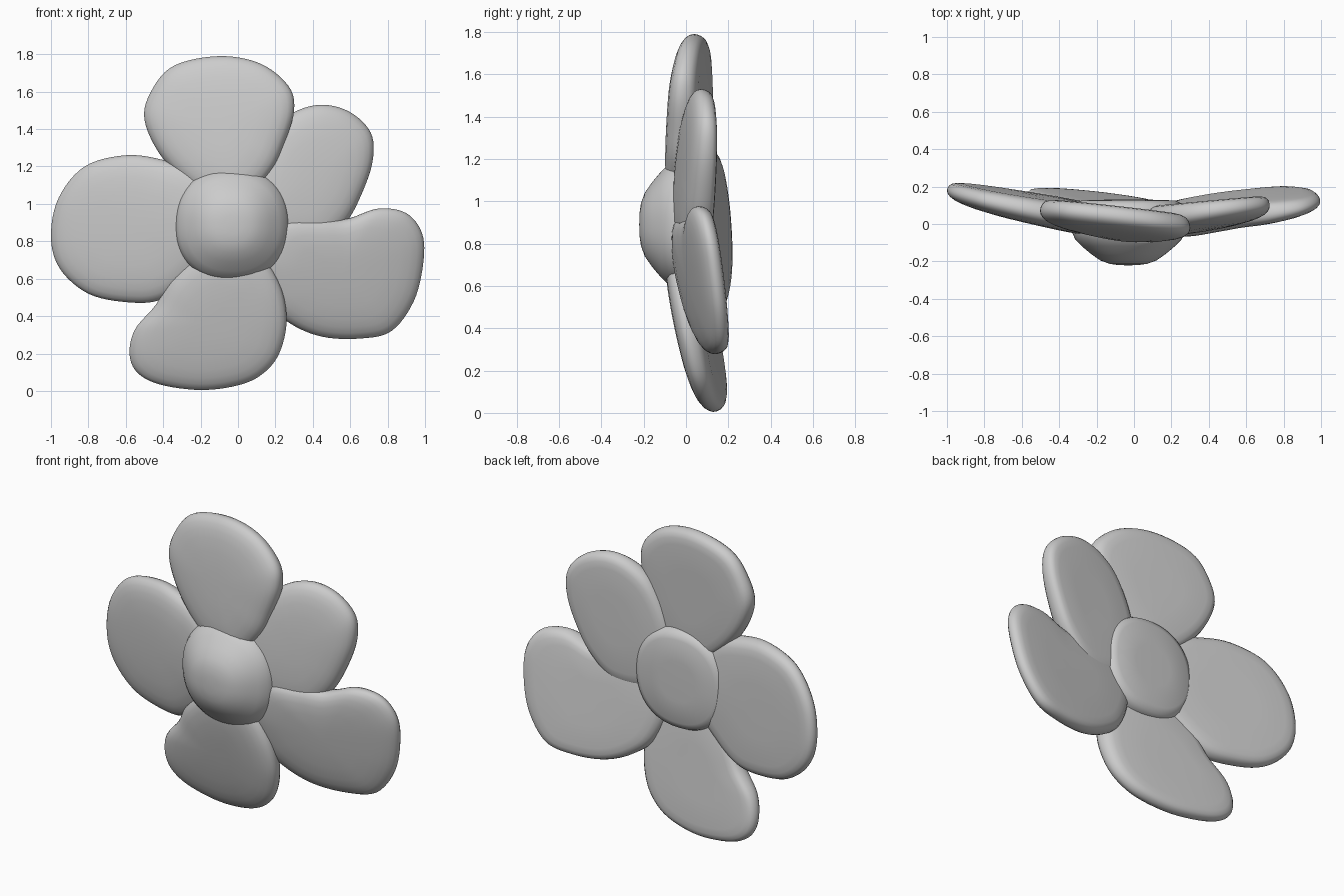
import bpy, bmesh, math
from mathutils import Vector

if "Cube" in bpy.data.objects:
    bpy.data.objects.remove(bpy.data.objects["Cube"])

CENTRE = Vector((-.03, .89))


def smooth_loop(pts, n=6):
    """Closed Catmull-Rom curve through the outline points."""
    out, k = [], len(pts)
    P = [Vector(p) for p in pts]
    for i in range(k):
        a, b, c, d = (P[(i + j - 1) % k] for j in range(4))
        for s in range(n):
            t = s / n
            out.append(0.5 * (2 * b + (c - a) * t + (2 * a - 5 * b + 4 * c - d) * t * t
                              + (3 * b - a - 3 * c + d) * t ** 3))
    return out


def skin(name, front, rings, back):
    """Close a stack of rings between a front and a back pole."""
    bm = bmesh.new()
    loops = [[bm.verts.new(p) for p in r] for r in rings]
    f, b = bm.verts.new(front), bm.verts.new(back)
    n = len(loops[0])
    for i in range(n):
        j = (i + 1) % n
        bm.faces.new((f, loops[0][i], loops[0][j]))
        bm.faces.new((b, loops[-1][j], loops[-1][i]))
        for r, s in zip(loops, loops[1:]):
            bm.faces.new((r[i], s[i], s[j], r[j]))
    bmesh.ops.recalc_face_normals(bm, faces=bm.faces)
    me = bpy.data.meshes.new(name)
    bm.to_mesh(me)
    bm.free()
    me.shade_smooth()
    ob = bpy.data.objects.new(name, me)
    bpy.context.collection.objects.link(ob)
    return ob


# Padded petal section: (scale toward middle, depth), domed front to flat back
SECTION = [(.25, -1.08), (.5, -1.03), (.7, -.93), (.82, -.8), (.91, -.62), (.965, -.4), (.99, -.18),
           (1, .05), (.995, .3), (.975, .58), (.94, .8), (.88, .93), (.78, 1), (.4, 1)]


def petal(name, mid, y, half, sx, sz, outline):
    """Tilted slab, thicker toward the flower centre: depth, half thickness, slopes."""
    c = Vector(mid)
    loop = smooth_loop(outline)

    def place(p, t):
        d = p - c
        taper = 1.36 - .58 * (p - CENTRE).length
        return (p.x, y + sx * d.x + sz * d.y + half * taper * t, p.y)

    rings = [[place(c.lerp(p, s), t) for p in loop] for s, t in SECTION]
    return skin(name, place(c, -1.09), rings, place(c, 1))


petal("petal_left", (-.58, .87), .09, .07, -.195, -.05,
      [(-1, .82), (-.96, 1.03), (-.82, 1.2), (-.6, 1.26), (-.4, 1.235), (-.22, 1.17), (-.08, 1.0),
       (-.1, .75), (-.25, .59), (-.42, .485), (-.6, .475), (-.8, .52), (-.95, .65)])
petal("petal_top", (-.1, 1.42), .015, .077, -.115, .05,
      [(-.5, 1.45), (-.46, 1.61), (-.34, 1.74), (-.1, 1.79), (.12, 1.75), (.27, 1.63), (.3, 1.5),
       (.25, 1.33), (.17, 1.16), (0, 1.0), (-.2, 1.05), (-.4, 1.24)])
petal("petal_upper_right", (.42, 1.16), .052, .07, .12, .03,
      [(.3, 1.49), (.45, 1.53), (.6, 1.49), (.71, 1.38), (.72, 1.23), (.66, 1.05), (.57, .89),
       (.42, .76), (.2, .76), (.06, .9), (.06, 1.15), (.17, 1.38)])
petal("petal_lower_right", (.56, .63), .076, .072, .14, -.15,
      [(.58, .92), (.75, .975), (.9, .95), (.985, .84), (.99, .68), (.94, .48), (.82, .32),
       (.65, .28), (.45, .29), (.28, .36), (.15, .48), (.08, .7), (.2, .9), (.42, .92)])
petal("petal_bottom", (-.17, .36), .058, .07, -.12, -.18,
      [(-.58, .2), (-.55, .33), (-.44, .46), (-.34, .62), (-.13, .77), (.1, .74), (.22, .58),
       (.26, .38), (.22, .2), (.13, .09), (0, .03), (-.2, .005), (-.42, .035), (-.54, .1)])

# Flower centre: slightly squarish dome with a flat back disc
PROFILE = [(.05, -.22), (.1, -.213), (.15, -.195), (.2, -.16), (.25, -.118), (.285, -.082),
           (.303, -.04), (.305, .03), (.3, .08), (.285, .11), (.25, .126), (.12, .13)]
rings = []
for r, y in PROFILE:
    ring = []
    for i in range(72):
        a = math.tau * i / 72
        ca, sa = math.cos(a), math.sin(a)
        k = r / (abs(ca) ** 2.25 + abs(sa) ** 2.25) ** (1 / 2.25)
        ring.append((CENTRE.x + k * ca, y, CENTRE.y + k * sa))
    rings.append(ring)
skin("flower_centre", (CENTRE.x, -.221, CENTRE.y), rings, (CENTRE.x, .13, CENTRE.y))
